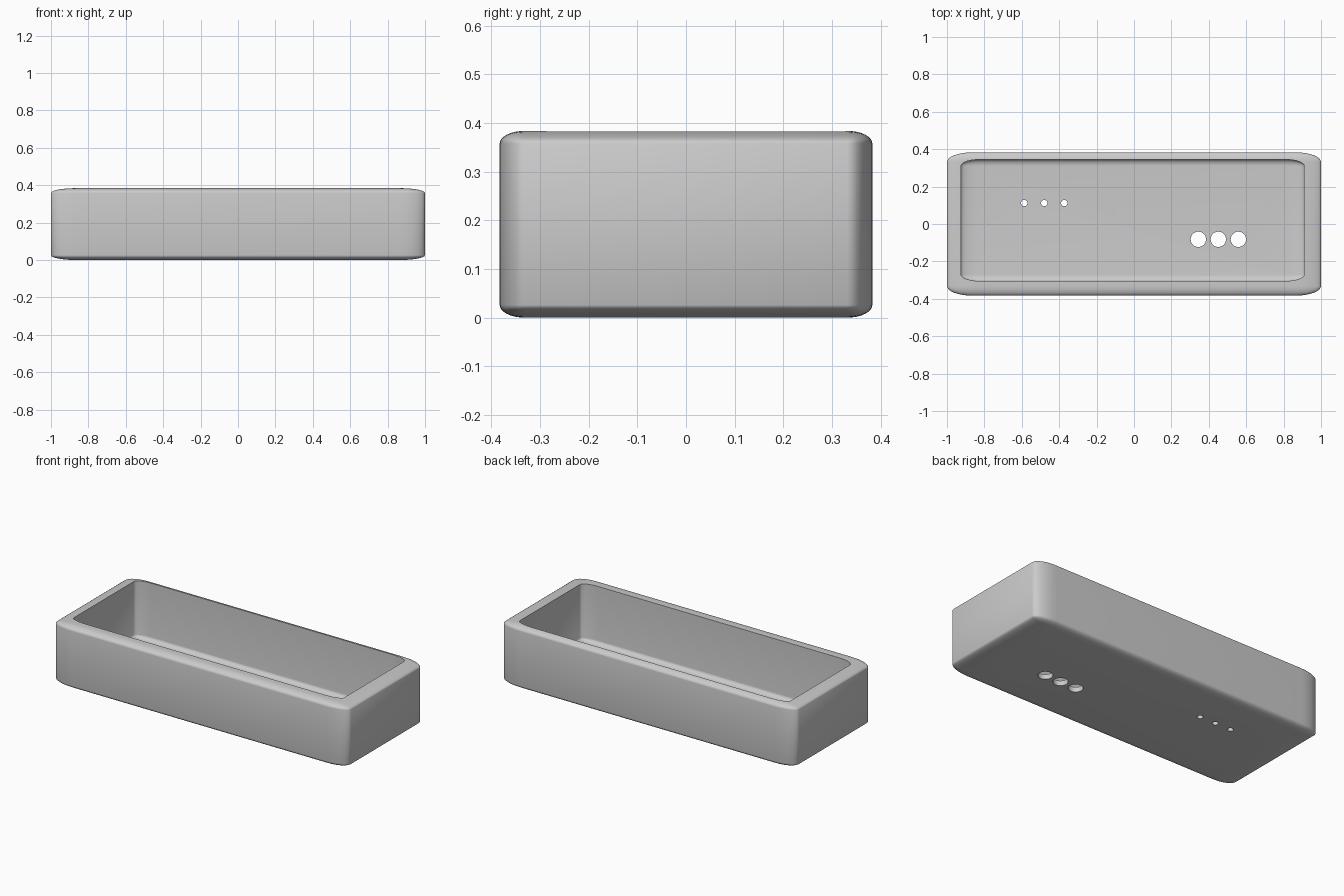
import bpy
import bmesh
from mathutils import Matrix, Vector

cube = bpy.data.objects.get("Cube")
if cube:
    bpy.data.objects.remove(cube, do_unlink=True)

grey = bpy.data.materials.new("plain_grey")
grey.use_nodes = True
colour = (0.6, 0.6, 0.6, 1)
grey.diffuse_color = colour
grey.node_tree.nodes["Principled BSDF"].inputs["Base Color"].default_value = colour


def add_object(name, bm):
    mesh = bpy.data.meshes.new(name)
    bm.to_mesh(mesh)
    bm.free()
    mesh.materials.append(grey)
    obj = bpy.data.objects.new(name, mesh)
    bpy.context.collection.objects.link(obj)
    return obj


def rounded_block(name, low, high, bevel):
    """Bevelled cube stretched to the given bounds, so its rounding stretches too."""
    bm = bmesh.new()
    bmesh.ops.create_cube(bm, size=2)
    bmesh.ops.bevel(bm, geom=bm.edges[:], offset=bevel, segments=8,
                    profile=0.5, affect='EDGES', clamp_overlap=True)
    low, high = Vector(low), Vector(high)
    bmesh.ops.scale(bm, vec=(high - low) / 2, verts=bm.verts)
    bmesh.ops.translate(bm, vec=(low + high) / 2, verts=bm.verts)
    return add_object(name, bm)


def cut(target, cutter):
    mod = target.modifiers.new("cut", 'BOOLEAN')
    mod.operation = 'DIFFERENCE'
    mod.solver = 'EXACT'
    mod.object = cutter
    bpy.context.view_layer.objects.active = target
    bpy.ops.object.modifier_apply(modifier=mod.name)
    bpy.data.objects.remove(cutter, do_unlink=True)


# Outer case and the slightly off-centre cavity
case = rounded_block("open_case", (-1, -0.383, 0), (1, 0.383, 0.384), 0.135)
cut(case, rounded_block("cavity", (-0.925, -0.305, 0.03), (0.91, 0.345, 0.46), 0.11))

# Two rows of round holes through the floor
bm = bmesh.new()
for start, y, radius in ((-0.587, 0.112, 0.017), (0.344, -0.082, 0.041)):
    for i in range(3):
        bmesh.ops.create_cone(bm, cap_ends=True, segments=32, radius1=radius,
                              radius2=radius, depth=0.2,
                              matrix=Matrix.Translation((start + i * 0.107, y, 0)))
cut(case, add_object("hole_cutters", bm))

# Smooth rounding with crisp rims
bpy.ops.object.select_all(action='DESELECT')
case.select_set(True)
bpy.context.view_layer.objects.active = case
bpy.ops.object.shade_smooth_by_angle(angle=0.6)
